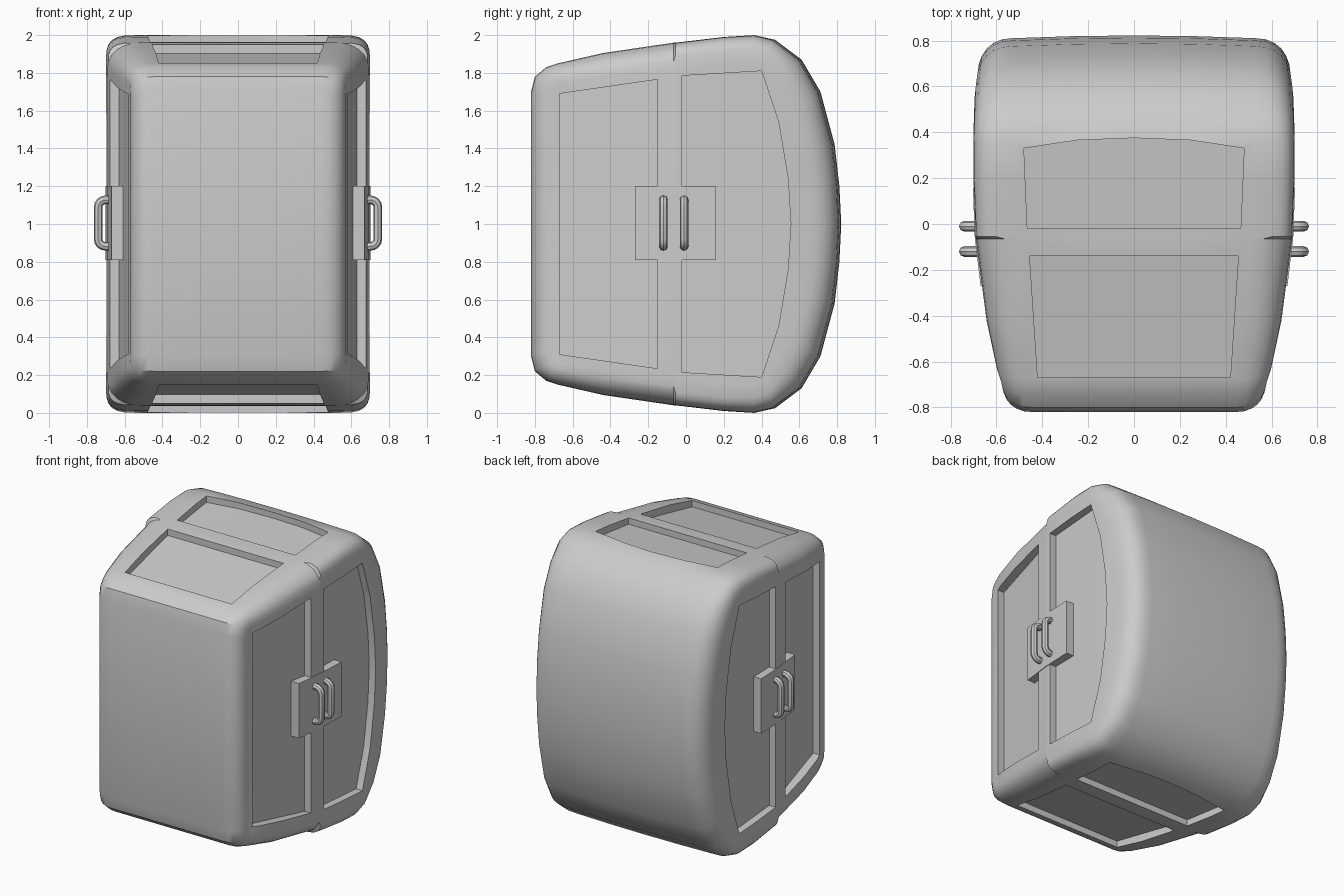
import bpy, bmesh, math

if "Cube" in bpy.data.objects:
    bpy.data.objects.remove(bpy.data.objects["Cube"])


def interp(table, y):
    for (a, u), (b, v) in zip(table, table[1:]):
        if y <= b:
            return u + (v - u) * max(0, (y - a) / (b - a))
    return table[-1][1]


SIDE = [(-.82, .5), (-.7, .572), (-.62, .6), (-.44, .64), (-.2, .675), (-.06, .69),
        (.2, .70), (.4, .70), (.55, .695), (.66, .68)]
TOP = [(-.68, 1.85), (-.44, 1.905), (-.06, 1.96), (.2, 1.99), (.36, 2.0)]


def side_x(y): return interp(SIDE, y)
def top_z(y): return interp(TOP, y)


def make_object(name, bm, angle=30):
    bmesh.ops.recalc_face_normals(bm, faces=bm.faces)
    me = bpy.data.meshes.new(name)
    bm.to_mesh(me)
    bm.free()
    ob = bpy.data.objects.new(name, me)
    bpy.context.collection.objects.link(ob)
    smooth(ob, angle)
    return ob


def smooth(ob, angle=30):
    bpy.ops.object.select_all(action='DESELECT')
    ob.select_set(True)
    bpy.context.view_layer.objects.active = ob
    bpy.ops.object.shade_smooth_by_angle(angle=math.radians(angle))


def prism(bm, inner, outer):
    a = [bm.verts.new(p) for p in inner]
    b = [bm.verts.new(p) for p in outer]
    n = len(a)
    faces = [bm.faces.new(a), bm.faces.new(b[::-1])]
    for i in range(n):
        j = (i + 1) % n
        faces.append(bm.faces.new((a[i], b[i], b[j], a[j])))
    bmesh.ops.triangulate(bm, faces=faces[:2])


# Upper half of the side outline: outer y, z, bevel start x, inner y, z, corner roundness
HALF = [(-.82, 1.0, .44, -.70, 1.0, .9), (-.82, 1.70, .44, -.70, 1.67, .9),
        (-.80, 1.78, .44, -.69, 1.72, .9), (-.74, 1.83, .45, -.67, 1.735, .9),
        (-.68, 1.85, .46, -.62, 1.745, .9), (-.44, 1.905, .48, -.42, 1.78, .9),
        (-.065, 1.96, .51, -.065, 1.82, .9), (-.055, 1.96, .51, -.055, 1.82, .5),
        (.2, 1.99, .52, .2, 1.85, .55), (.36, 2.0, .53, .36, 1.855, .6),
        (.46, 1.975, .53, .43, 1.83, .65), (.6, 1.87, .53, .48, 1.73, .75),
        (.70, 1.70, .53, .55, 1.59, .85), (.775, 1.42, .53, .61, 1.36, .9),
        (.80, 1.2, .53, .635, 1.18, .9), (.81, 1.0, .53, .645, 1.0, .9)]
SEG = 6


def section(p):
    """Points across x from the left side face to the right side face."""
    y, z, xo, yi, zi, r = p
    w = side_x(yi)
    right = []
    for k in range(SEG + 1):
        t = math.pi / 2 * k / SEG
        s = max(0, math.sin(t)) ** r
        f = 1 - max(0, math.cos(t)) ** r
        right.append((xo + (w - xo) * s, y + (yi - y) * f, z + (zi - z) * f))
    bow = .012 if y > .4 else 0
    mid = [(xo * q, y + bow * (1 - q * q), z) for q in (-.5, 0, .5)]
    return [(-a, b, c) for a, b, c in right[::-1]] + mid + right


# Body shell
bm = bmesh.new()
loop = HALF + [(p[0], 2 - p[1], p[2], p[3], 2 - p[4], p[5]) for p in HALF[-2:0:-1]]
rings = [[bm.verts.new(c) for c in section(p)] for p in loop]
n = len(rings)
for i in range(n):
    a, b = rings[i], rings[(i + 1) % n]
    for k in range(len(a) - 1):
        bm.faces.new((a[k], a[k + 1], b[k + 1], b[k]))
for col in (0, -1):
    for i in range(len(HALF) - 1):
        vs = [rings[i][col], rings[i + 1][col], rings[(n - i - 1) % n][col], rings[(n - i) % n][col]]
        bm.faces.new(list(dict.fromkeys(vs)))
body = make_object("body_shell", bm)

# Recessed panels, cut from both sides and from top and bottom
side_panels = [[(-.67, .31), (-.15, .235), (-.15, 1.765), (-.67, 1.69)],
               [(-.02, .215), (.40, .19), (.49, .46), (.54, .76), (.555, 1.0),
                (.54, 1.24), (.49, 1.54), (.40, 1.81), (-.02, 1.785)]]
top_panels = [[(-.42, -.67), (.42, -.67), (.455, -.14), (-.455, -.14)],
              [(-.465, -.02), (.465, -.02), (.48, .33), (.25, .365), (0, .375), (-.25, .365), (-.48, .33)]]
bm = bmesh.new()
for s in (-1, 1):
    for poly in side_panels:
        prism(bm, [(s * (side_x(y) - .05), y, z) for y, z in poly], [(s * .9, y, z) for y, z in poly])
    for poly in top_panels:
        prism(bm, [(x, y, 1 + s * (top_z(y) - 1.045)) for x, y in poly],
              [(x, y, 1 + s * 1.2) for x, y in poly])
cutter = make_object("panel_cutter", bm)
cutter.hide_render = True
mod = body.modifiers.new("panels", 'BOOLEAN')
mod.operation, mod.solver, mod.object = 'DIFFERENCE', 'EXACT', cutter
bpy.context.view_layer.objects.active = body
bpy.ops.object.modifier_apply(modifier=mod.name)
bpy.data.objects.remove(cutter)
smooth(body)

for s, tag in ((-1, "left"), (1, "right")):
    # Latch plate behind the handles
    bm = bmesh.new()
    edge = [-.27, -.06, .16]
    poly = [(y, .81) for y in edge] + [(y, 1.2) for y in edge[::-1]]
    prism(bm, [(s * .58, y, z) for y, z in poly], [(s * (side_x(y) + .004), y, z) for y, z in poly])
    make_object("latch_plate_" + tag, bm, 20)

    # Pair of pull handles
    for hy, which in ((-.12, "front"), (-.01, "back")):
        cu = bpy.data.curves.new("pull_handle", 'CURVE')
        cu.dimensions = '3D'
        cu.bevel_depth, cu.bevel_resolution, cu.use_fill_caps = .023, 2, True
        arc = [(.702 + .038 * math.sin(t), .92 - .038 * math.cos(t))
               for t in (math.radians(a) for a in (0, 22, 45, 67, 90))]
        path = [(.66, .882)] + arc
        path += [(x, 2.01 - z) for x, z in path[::-1]]
        sp = cu.splines.new('POLY')
        sp.points.add(len(path) - 1)
        for pt, (x, z) in zip(sp.points, path):
            pt.co = (s * x, hy, z, 1)
        ob = bpy.data.objects.new(f"pull_handle_{which}_{tag}", cu)
        bpy.context.collection.objects.link(ob)
        bpy.ops.object.select_all(action='DESELECT')
        ob.select_set(True)
        bpy.context.view_layer.objects.active = ob
        bpy.ops.object.convert(target='MESH')
        smooth(bpy.context.view_layer.objects.active, 40)
